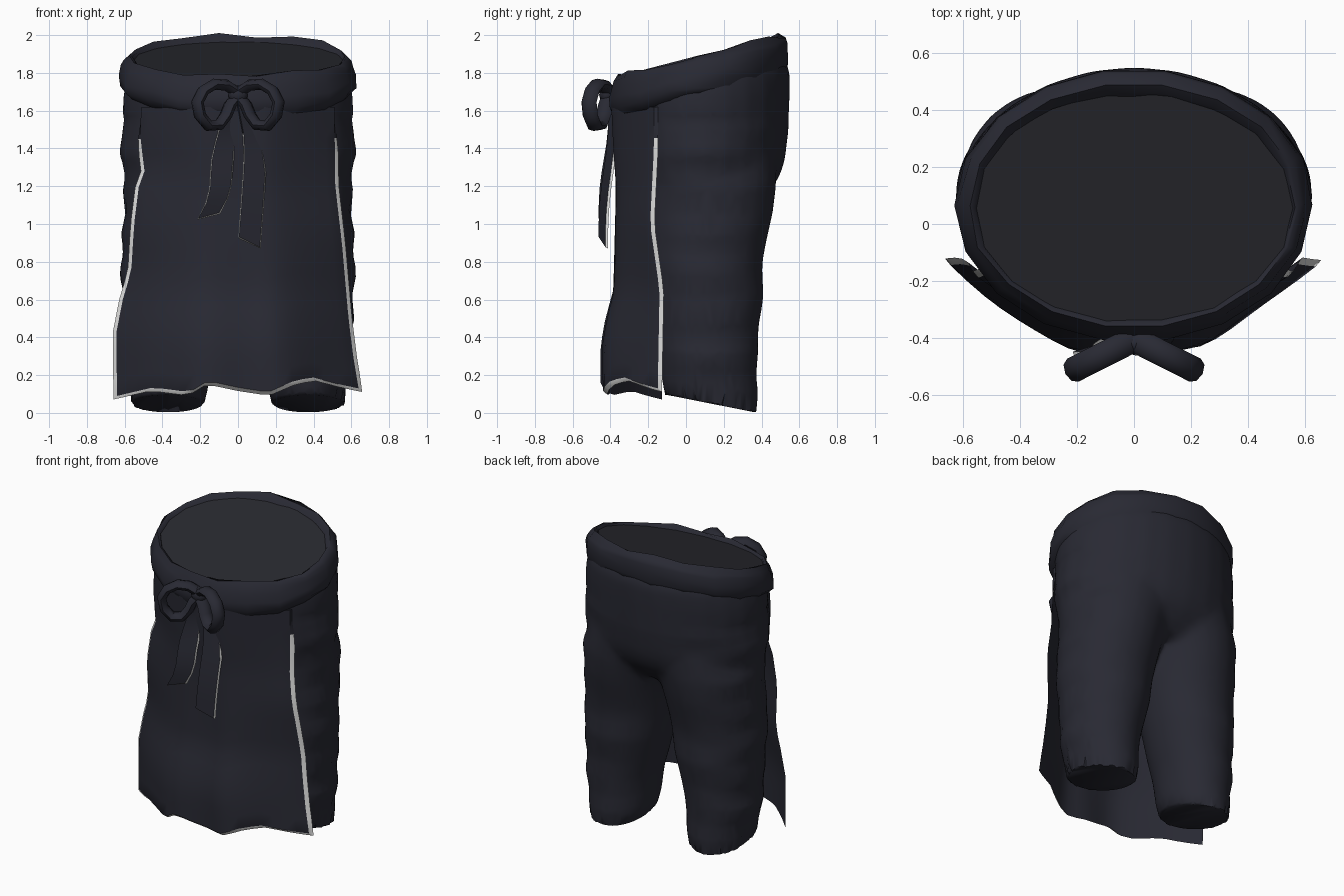
import bpy, bmesh, math, random
from mathutils import Vector

if "Cube" in bpy.data.objects:
    bpy.data.objects.remove(bpy.data.objects["Cube"])

random.seed(4)


def material(name, rgb):
    m = bpy.data.materials.new(name)
    m.diffuse_color = (*rgb, 1)
    m.use_nodes = True
    m.node_tree.nodes["Principled BSDF"].inputs["Base Color"].default_value = m.diffuse_color
    return m


CLOTH = material("dark cloth", (0.0215, 0.0222, 0.033))
INNER = material("waist lining", (0.021, 0.0216, 0.0275))
TRIM = material("pale edge", (0.95, 0.95, 0.94))


def finish(name, bm, mats=(CLOTH,), angle=50):
    bmesh.ops.recalc_face_normals(bm, faces=bm.faces)
    me = bpy.data.meshes.new(name)
    bm.to_mesh(me)
    bm.free()
    ob = bpy.data.objects.new(name, me)
    bpy.context.collection.objects.link(ob)
    for m in mats:
        me.materials.append(m)
    shade(ob, angle)
    return ob


def shade(ob, angle=50):
    bpy.ops.object.select_all(action='DESELECT')
    ob.select_set(True)
    bpy.context.view_layer.objects.active = ob
    bpy.ops.object.shade_smooth_by_angle(angle=math.radians(angle))


def table(rows, t):
    """Piecewise linear lookup in (position, value) pairs."""
    rows = sorted(rows)
    if t <= rows[0][0]:
        return rows[0][1]
    for (a, p), (b, q) in zip(rows, rows[1:]):
        if t <= b:
            return p + (q - p) * (t - a) / (b - a)
    return rows[-1][1]


def loft(bm, rings, caps=True, closed=False):
    vs = [[bm.verts.new(p) for p in r] for r in rings]
    n = len(vs[0])
    for a, b in zip(vs, vs[1:] + ([vs[0]] if closed else [])):
        for i in range(n):
            j = (i + 1) % n
            bm.faces.new((a[i], a[j], b[j], b[i]))
    if caps and not closed:
        bm.faces.new(vs[0])
        bm.faces.new(vs[-1])


def ellipse(z, x0, x1, y0, y1, tilt=0.0, n=24):
    cx, cy = (x0 + x1) / 2, (y0 + y1) / 2
    pts = []
    for i in range(n):
        a = math.tau * i / n
        y = cy + (y1 - y0) / 2 * math.sin(a)
        pts.append(Vector((cx + (x1 - x0) / 2 * math.cos(a), y, z + tilt * y)))
    return pts


def shell(name, front, back, nu, nv):
    """Thin cloth sheet with pale cut edges on the sides and hem."""
    bm = bmesh.new()
    g = [[[bm.verts.new(f(2 * i / nu - 1, j / nv)) for i in range(nu + 1)]
          for j in range(nv + 1)] for f in (front, back)]
    for s in g:
        for j in range(nv):
            for i in range(nu):
                bm.faces.new((s[j][i], s[j][i + 1], s[j + 1][i + 1], s[j + 1][i]))
    F, B = g
    rim = [(F[0][i], F[0][i + 1], B[0][i + 1], B[0][i]) for i in range(nu)]
    rim += [(F[j][k], F[j + 1][k], B[j + 1][k], B[j][k]) for k in (0, nu) for j in range(nv)]
    for q in rim:
        bm.faces.new(q).material_index = 1 if q[0].co.z < 1.44 else 0
    for i in range(nu):
        bm.faces.new((F[nv][i], F[nv][i + 1], B[nv][i + 1], B[nv][i]))
    return finish(name, bm, (CLOTH, TRIM), 35)


# Trousers: hips and two legs, fused into one body
LEG = [(-.05, .18, .56, -.11, .375), (0.065, .18, .565, -.11, .375), (0.15, .155, .58, -.13, .385),
       (0.24, .15, .59, -.14, .375), (0.33, .135, .61, -.15, .385), (0.45, .10, .605, -.16, .385),
       (0.62, .06, .62, -.18, .415), (0.75, .035, .615, -.20, .405), (0.82, .02, .63, -.205, .41),
       (0.92, .005, .61, -.21, .43), (1.05, -.02, .61, -.22, .46), (1.2, -.06, .60, -.22, .48),
       (1.35, -.09, .56, -.22, .48)]
HIP = [(1.1, .48, -.20, .37), (1.17, .57, -.27, .44), (1.24, .61, -.31, .49), (1.3, .62, -.325, .515),
       (1.37, .625, -.34, .53), (1.43, .61, -.345, .535), (1.5, .63, -.35, .545), (1.57, .605, -.355, .545),
       (1.66, .615, -.36, .55)]
bm = bmesh.new()
for side in (1, -1):
    rings = []
    for k, (z, x0, x1, y0, y1) in enumerate(LEG):
        tilt = -0.2 if k < 2 else -0.12 if k < 4 else 0
        r = ellipse(z, x0, x1, y0, y1, tilt)
        rings.append([Vector((p.x * side, p.y, p.z)) for p in r])
    loft(bm, rings)
rings = [ellipse(z, -x, x, y0, y1) for z, x, y0, y1 in HIP]
rings.append(ellipse(1.71, -.60, .60, -.365, .552, 0.18))
rings.append(ellipse(1.80, -.585, .585, -.365, .50, 0.24))
loft(bm, rings)
body = finish("trousers", bm)
rm = body.modifiers.new("fuse", 'REMESH')
rm.mode = 'VOXEL'
rm.voxel_size = 0.02
sm = body.modifiers.new("soften", 'SMOOTH')
sm.factor, sm.iterations = 0.5, 20
dc = body.modifiers.new("reduce", 'DECIMATE')
dc.ratio = 0.25
bpy.context.view_layer.objects.active = body
for m in ("fuse", "soften", "reduce"):
    bpy.ops.object.modifier_apply(modifier=m)

# Trim the legs to a sloping bottom, tuck the cuffs and wrinkle the outer sides
bm = bmesh.new()
bm.from_mesh(body.data)
bmesh.ops.bisect_plane(bm, geom=bm.verts[:] + bm.edges[:] + bm.faces[:], dist=1e-5,
                       plane_co=(0, .375, .003), plane_no=(0, .19, 1), clear_inner=True)
rim = [e for e in bm.edges if e.is_boundary]
for v in {v for e in rim for v in e.verts}:
    cx = math.copysign(.37, v.co.x)
    v.co.x = cx + (v.co.x - cx) * .94
    v.co.y = .13 + (v.co.y - .13) * .96
bmesh.ops.holes_fill(bm, edges=rim, sides=0)
for v in bm.verts:
    if abs(v.co.x) > .4 and .15 < v.co.z < 1.6:
        v.co.x *= 1 + .016 * math.sin(28 * v.co.z) * (abs(v.co.x) - .4) / .2
bmesh.ops.recalc_face_normals(bm, faces=bm.faces)
bm.to_mesh(body.data)
bm.free()
shade(body)

# Waistband: tilted rolled band, higher and flatter at the back
BAND = [(-.05, -.05), (-.035, -.01), (-.02, .005), (.005, -.03), (.015, -.06), (.03, -.11), (.025, -.16),
        (.0, -.20), (-.04, -.215), (-.07, -.13)]
bm = bmesh.new()
rings = []
for dr, dz in BAND:
    back = min(dr, .016) if dr > 0 else 1.8 * dr
    r = ellipse(1.872 + dz, -.60 - dr, .60 + dr, -.385 - dr, .53 + back, 0.25, 18)
    for p in r:
        p.z += random.uniform(-.013, .013)
        p.x *= 1 + random.uniform(-.01, .01)
    rings.append(r)
loft(bm, rings, closed=True)
finish("waistband", bm)

# Lining closing the waist
bm = bmesh.new()
loft(bm, [ellipse(z, -.57, .57, -.36, .46, 0.25) for z in (1.825, 1.85)])
finish("waist_lining", bm, (INNER,))

# Front apron panel with open side slits
LEFT = [(1.62, .51), (1.5, .52), (1.4, .51), (1.28, .495), (1.2, .525), (1, .55), (.75, .565), (.6, .61),
        (.42, .645), (.08, .64)]
RIGHT = [(1.62, .51), (1.2, .515), (.9, .55), (.5, .585), (.3, .61), (.12, .64)]
DEPTH = [(1.62, -.395), (1.4, -.385), (1.2, -.37), (.65, -.38), (.5, -.42), (.35, -.445), (.08, -.44)]
EDGE = [(1.62, -.17), (1.4, -.17), (1.0, -.19), (.65, -.14), (.1, -.15)]
HEM = [(-1, .09), (-.7, .135), (-.4, .11), (-.25, .17), (0, .135), (.25, .11), (.45, .165), (.62, .19),
       (.85, .15), (1, .13)]


def apron(u, v, grow=0.0):
    h = table(HEM, u)
    z = h + (1.62 - h) * v
    open_part = min(1, max(0, (1.52 - z) / .1))
    w = table(LEFT if u < 0 else RIGHT, z) + grow * open_part
    f = max(0, (abs(u) - .28) / .72) ** (1.5 if u < 0 else 1.3)
    y0 = table(DEPTH, z)
    y = y0 + (table(EDGE, z) - y0) * f
    y += .016 * math.sin(9 * u + .6) * (1 - v) ** 2 * (1 - abs(u))
    return Vector((w * u, y + 1.2 * grow, z - (grow if v == 0 else 0)))


shell("apron", lambda u, v: apron(u, v), lambda u, v: apron(u, v, .019), 22, 18)

# Hanging ribbon tails of the bow
TAILS = {"tail_left": ([(0, -.155), (.18, -.095), (.45, -.085), (.7, -.065), (1, -.015)], 1.045, .03),
         "tail_right": ([(0, .06), (.25, .075), (.55, .09), (.75, .07), (1, .02)], .905, -.055)}
for name, (path, low, slope) in TAILS.items():
    def tail(u, v, back=0.0, path=path, low=low, slope=slope):
        z = low + (1.66 - low) * v + slope * u / 2 * (1 - v)
        half = .025 + .03 * min(1, (1 - v) * 2)
        y = -.405 - .04 * (1 - v) ** 2 - .012 * math.sin(6 * v) + .018 * u
        return Vector((table(path, v) + (half + back * .4) * u, y + back,
                       z - (back * .5 if v == 0 else 0)))
    shell(name, tail, lambda u, v, t=tail: t(u, v, .014), 2, 8)

# Bow loops: flattened ribbon swept around a tilted loop
LOOP = [(.0, 1.70), (.06, 1.735), (.13, 1.74), (.195, 1.705), (.23, 1.645), (.215, 1.575),
        (.165, 1.52), (.10, 1.525), (.06, 1.575), (.035, 1.63), (.0, 1.67)]
for name, side in (("bow_loop_left", -1), ("bow_loop_right", 1)):
    D, N = Vector((.89 * side, -.45, 0)), Vector((.45 * side, .89, 0))
    pts = [Vector((.01 * side, -.41, 0)) + D * d + Vector((0, 0, z)) for d, z in LOOP]
    rings = []
    for k, p in enumerate(pts):
        t = (pts[min(k + 1, len(pts) - 1)] - pts[max(k - 1, 0)]).normalized()
        r = t.cross(N)
        rings.append([p + N * (.045 * math.cos(a)) + r * (.03 * math.sin(a))
                      for a in (math.tau * i / 8 for i in range(8))])
    bm = bmesh.new()
    loft(bm, rings)
    finish(name, bm)

# Knot
bm = bmesh.new()
bmesh.ops.create_uvsphere(bm, u_segments=10, v_segments=6, radius=1)
for v in bm.verts:
    v.co = Vector((v.co.x * .055, v.co.y * .04 - .42, v.co.z * .05 + 1.685))
finish("bow_knot", bm)
